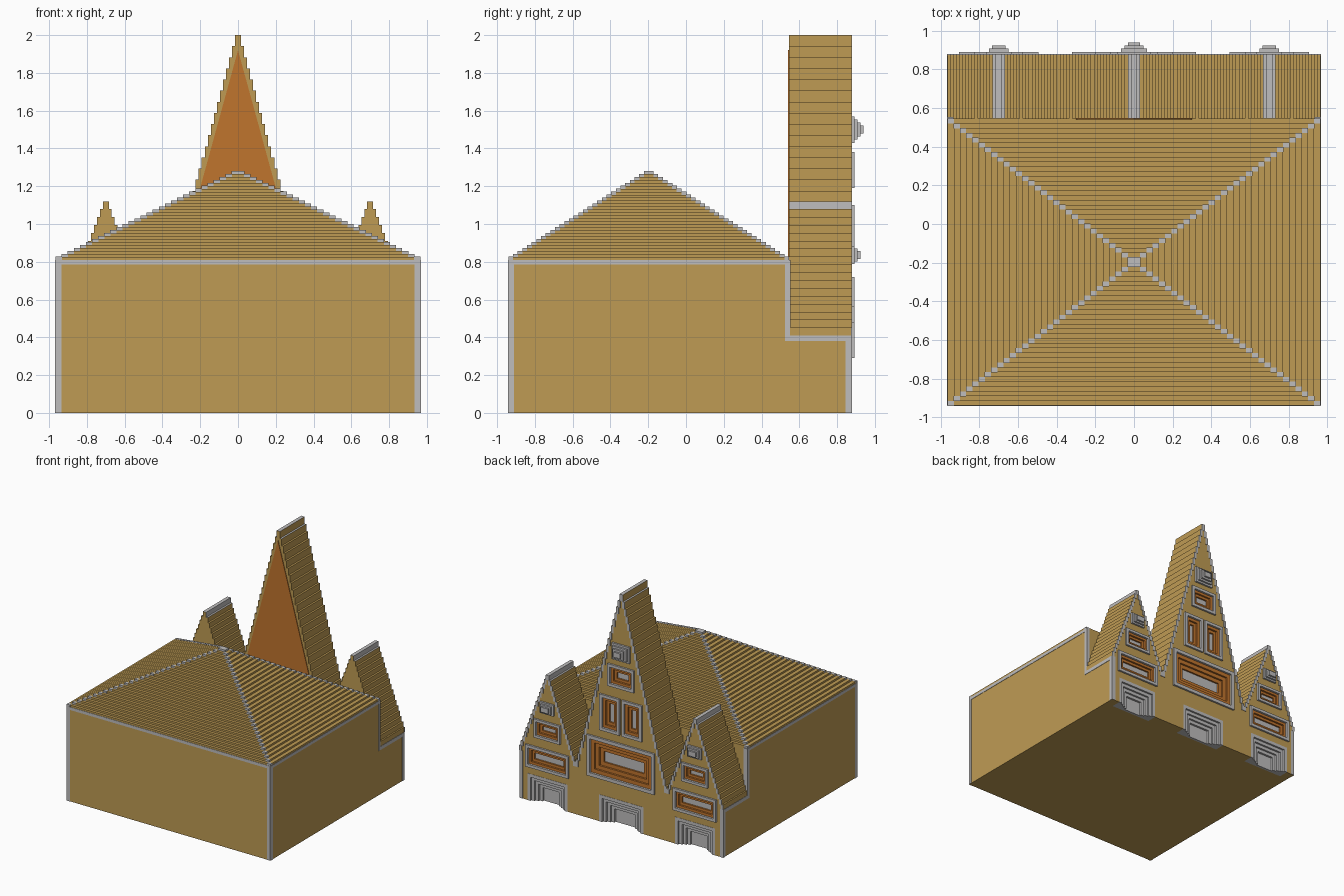
import bpy, bmesh

cube = bpy.data.objects.get("Cube")
if cube:
    bpy.data.objects.remove(cube, do_unlink=True)


def material(name, rgb):
    m = bpy.data.materials.new(name)
    m.use_nodes = True
    m.diffuse_color = (*rgb, 1)
    bsdf = next(n for n in m.node_tree.nodes if n.type == 'BSDF_PRINCIPLED')
    bsdf.inputs["Base Color"].default_value = (*rgb, 1)
    bsdf.inputs["Roughness"].default_value = 0.8
    return m


TAN = material("tan", (0.52, 0.33, 0.088))
GRAY = material("light gray", (0.52, 0.51, 0.51))
ORANGE = material("orange", (0.53, 0.178, 0.027))


def finish(name, bm, *mats):
    bmesh.ops.recalc_face_normals(bm, faces=bm.faces)
    me = bpy.data.meshes.new(name)
    bm.to_mesh(me)
    bm.free()
    for m in mats:
        me.materials.append(m)
    ob = bpy.data.objects.new(name, me)
    bpy.context.collection.objects.link(ob)
    return ob


def boxes(name, mat, items):
    """One object made of boxes given as (x0, x1, y0, y1, z0, z1)."""
    bm = bmesh.new()
    for x0, x1, y0, y1, z0, z1 in items:
        vs = bmesh.ops.create_cube(bm, size=1)["verts"]
        for v in vs:
            v.co = (x1 if v.co.x > 0 else x0, y1 if v.co.y > 0 else y0, z1 if v.co.z > 0 else z0)
    return finish(name, bm, mat)


def prism(bm, points, y0, y1):
    """Extrude an x/z outline along y."""
    face = bm.faces.new([bm.verts.new((x, y0, z)) for x, z in points])
    new = bmesh.ops.extrude_face_region(bm, geom=[face])["geom"]
    for v in new:
        if isinstance(v, bmesh.types.BMVert):
            v.co.y = y1


W, FRONT, MID, BACK = 0.965, -0.94, 0.545, 0.875
EAVE, APEX, LOW = 0.81, 1.28, 0.41
P = 0.016  # step size

# main hall
boxes("hall", TAN, [(-W, W, FRONT, MID, 0, EAVE)])

# stepped pyramid roof with hip corners
N = 30
cy, hy = (FRONT + MID) / 2, (MID - FRONT) / 2
layers, hips = [], []
for i in range(N):
    a, b = W * (1 - i / N), hy * (1 - i / N)
    z0, z1 = EAVE + (APEX - EAVE) * i / N, EAVE + (APEX - EAVE) * (i + 1) / N
    layers.append((-a, a, cy - b, cy + b, z0, z1))
    e = 0.001
    for sx in (-1, 1):
        for sy in (-1, 1):
            xs = sorted((sx * (a + e), sx * (a - W / N)))
            ys = sorted((cy + sy * (b + e), cy + sy * (b - hy / N)))
            hips.append((*xs, *ys, z0, z1 + e))
boxes("roof", TAN, layers)
boxes("roof_hips", GRAY, hips)

# gable wing: centre x, half width, peak height, step count
GABLES = [(-0.7, 0.268, 1.12, 17), (0, 0.432, 2.0, 27), (0.7, 0.268, 1.12, 17)]
outline, edging = [(-W, 0)], []
for c, half, top, n in GABLES:
    up = []
    for i in range(n):
        h = half * (1 - i / n)
        z0, z1 = LOW + (top - LOW) * i / n, LOW + (top - LOW) * (i + 1) / n
        up += [(h, z0), (h, z1)]
        lo = max(0, h - 0.023)
        edging.append((c + lo, c + h, BACK - 0.002, BACK + 0.004, z0, z1))
        edging.append((c - h, c - lo, BACK - 0.002, BACK + 0.004, z0, z1))
    outline += [(c - h, z) for h, z in up] + [(c + h, z) for h, z in reversed(up)]
outline.append((W, 0))
clean = []
for p in outline:
    p = (max(-W, min(W, p[0])), p[1])
    if not clean or abs(p[0] - clean[-1][0]) + abs(p[1] - clean[-1][1]) > 1e-5:
        clean.append(p)
bm = bmesh.new()
prism(bm, clean, MID, BACK)
bmesh.ops.recalc_face_normals(bm, faces=bm.faces)
for f in bm.faces:
    m = f.calc_center_median()
    for c, half, top, n in GABLES:
        near = abs(m.x - c)
        ridge = f.normal.z > 0.5 and near < 0.03 and m.z > top - 0.2
        peak = abs(f.normal.x) > 0.5 and near < 0.02 and m.z > top - 0.1 and c != 0
        if ridge or peak:
            f.material_index = 1
wing = finish("gable_wing", bm, TAN, GRAY)
boxes("gable_edging", GRAY, edging)

# orange panel on the front of the tall gable
bm = bmesh.new()
prism(bm, [(-0.305, EAVE), (0, 1.92), (0.305, EAVE)], MID - 0.005, MID)
finish("tall_gable_panel", bm, ORANGE)

# windows: name, x0, x1, z0, z1, frame width, ring width, ring count
WINDOWS = [("tall_wide_window", -0.32, 0.32, 0.37, 0.72, 0.03, 0.033, 3),
           ("tall_pair_window_right", -0.2, -0.01, 0.79, 1.10, 0.025, 0.025, 2),
           ("tall_pair_window_left", 0.01, 0.2, 0.79, 1.10, 0.025, 0.025, 2),
           ("tall_upper_window", -0.125, 0.125, 1.19, 1.38, 0.025, 0.022, 2)]
DOORS = [("middle_door", 0, 0.21)]
BOSSES = [("tall_boss", 0, 1.50, 0.085, 0.07, 4, 0.018)]
for side, c in (("right", -0.7), ("left", 0.7)):
    WINDOWS.append((side + "_wide_window", c - 0.205, c + 0.205, 0.29, 0.48, 0.025, 0.022, 2))
    WINDOWS.append((side + "_upper_window", c - 0.125, c + 0.125, 0.56, 0.72, 0.022, 0.02, 2))
    DOORS.append((side + "_door", c, 0.19))
    BOSSES.append((side + "_boss", c, 0.835, 0.065, 0.048, 3, 0.015))
DEEP = 0.79

# cut the recesses out of the wing
cuts = [(x0 + f, x1 - f, DEEP, 1, z0 + f, z1 - f) for _, x0, x1, z0, z1, f, _, _ in WINDOWS]
cuts += [(c - h, c + h, DEEP, 1, -0.1, 0.23) for _, c, h in DOORS]
cutter = boxes("cutter", TAN, cuts)
cutter.hide_render = True
mod = wing.modifiers.new("recesses", 'BOOLEAN')
mod.operation, mod.solver, mod.object = 'DIFFERENCE', 'EXACT', cutter
bpy.context.view_layer.objects.active = wing
bpy.ops.object.modifier_apply(modifier=mod.name)
bpy.data.objects.remove(cutter, do_unlink=True)


def ring(x0, x1, z0, z1, w, y0, y1, sill=True):
    zb = z0 + w if sill else z0
    parts = [(x0, x0 + w, y0, y1, zb, z1 - w), (x1 - w, x1, y0, y1, zb, z1 - w),
             (x0, x1, y0, y1, z1 - w, z1)]
    return parts + ([(x0, x1, y0, y1, z0, zb)] if sill else [])


# window frames, stepped reveals and panes
for name, x0, x1, z0, z1, f, w, n in WINDOWS:
    boxes(name + "_frame", GRAY, ring(x0, x1, z0, z1, f, BACK - 0.01, BACK + P))
    steps, d = [], f
    for k in range(n):
        steps += ring(x0 + d, x1 - d, z0 + d, z1 - d, w, DEEP, BACK - P * k - 0.002)
        d += w
    boxes(name + "_reveal", ORANGE, steps)
    boxes(name + "_pane", GRAY, [(x0 + d, x1 - d, DEEP, BACK - P * n, z0 + d, z1 - d)])

# doorways stepping inwards
for name, c, h in DOORS:
    steps, d, w = [], 0, 0.028
    for k in range(4):
        y = BACK - P * k + 0.002
        steps += ring(c - h + d, c + h - d, 0, 0.23 - d, w, DEEP, y, sill=False)
        d += w
    steps.append((c - h + d, c + h - d, DEEP, BACK - P * 4, 0, 0.23 - d))
    boxes(name, GRAY, steps)

# stepped bosses near the gable peaks
for name, c, z, hx, hz, n, s in BOSSES:
    boxes(name, GRAY, [(c - hx + s * k, c + hx - s * k, BACK - 0.01, BACK + P * (k + 1),
                        z - hz + s * k * 0.9, z + hz - s * k * 0.9) for k in range(n)])

# gray edge trim on the walls
T, E = 0.03, 0.003
trim = [(-W, W, FRONT - E, FRONT, EAVE - 0.025, EAVE)]
for s in (-1, 1):
    xf = sorted((s * W, s * (W - T)))
    xs = sorted((s * W, s * (W + E)))
    trim += [(*xf, FRONT - E, FRONT, 0, EAVE), (*xf, BACK, BACK + E, 0, LOW),
             (*xs, FRONT, FRONT + T, 0, EAVE), (*xs, FRONT, MID, EAVE - 0.025, EAVE),
             (*xs, MID - 0.02, MID + 0.005, LOW - 0.03, EAVE),
             (*xs, MID, BACK, LOW - 0.03, LOW), (*xs, BACK - T, BACK, 0, LOW),
             (*xf, MID, MID + 0.008, LOW, EAVE)]
boxes("wall_trim", GRAY, trim)
